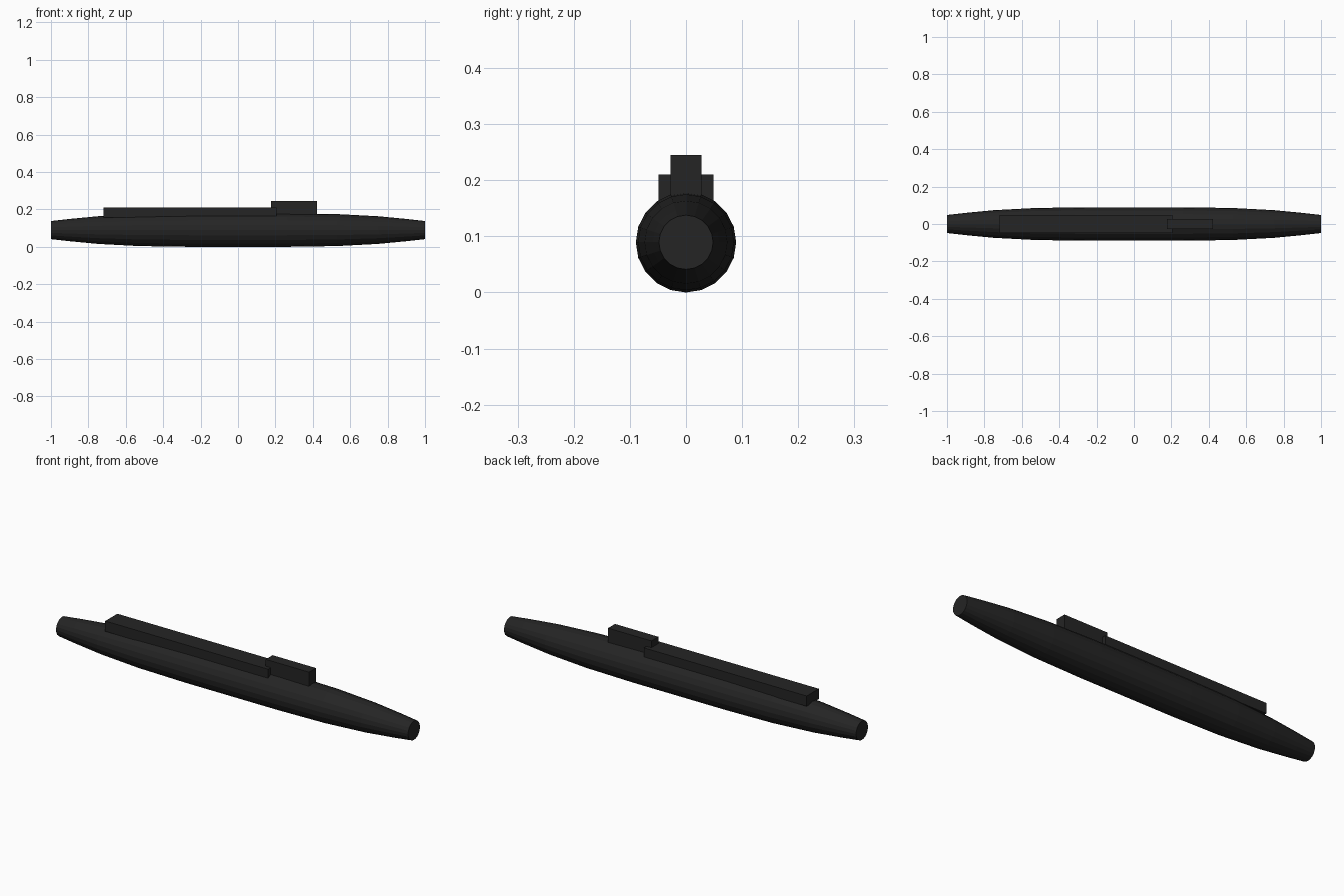
import bpy
import bmesh
from math import sin, cos, pi, sqrt

cube = bpy.data.objects.get("Cube")
if cube:
    bpy.data.objects.remove(cube, do_unlink=True)

mat = bpy.data.materials.new("matte black")
mat.use_nodes = True
colour = (0.018, 0.018, 0.018, 1)
mat.diffuse_color = colour
mat.node_tree.nodes["Principled BSDF"].inputs["Base Color"].default_value = colour


def add_object(name, bm):
    bmesh.ops.recalc_face_normals(bm, faces=bm.faces)
    mesh = bpy.data.meshes.new(name)
    bm.to_mesh(mesh)
    bm.free()
    mesh.materials.append(mat)
    obj = bpy.data.objects.new(name, mesh)
    bpy.context.collection.objects.link(obj)
    return obj


def add_box(name, x, half_width, z):
    bm = bmesh.new()
    bmesh.ops.create_cube(bm, size=1)
    for v in bm.verts:
        v.co = (x[v.co.x > 0], half_width * (1 if v.co.y > 0 else -1), z[v.co.z > 0])
    return add_object(name, bm)


# Hull: tapered rings along x, closed by flat end caps
RADIUS, SIDES = 0.0895, 20
half = [(0.26, 1.0), (0.53, 0.955), (0.75, 0.825), (0.9, 0.665), (1.0, 0.54)]
profile = [(-x, r) for x, r in reversed(half)] + half
bm = bmesh.new()
rings = []
for x, r in profile:
    rings.append([bm.verts.new((x, RADIUS * r * cos(2 * pi * i / SIDES),
                                RADIUS + RADIUS * r * sin(2 * pi * i / SIDES)))
                  for i in range(SIDES)])
for a, b in zip(rings, rings[1:]):
    for i in range(SIDES):
        j = (i + 1) % SIDES
        bm.faces.new((a[i], a[j], b[j], b[i]))
bm.faces.new(rings[0])
bm.faces.new(rings[-1])
add_object("hull", bm)

# Raised deck behind the sail, and the sail itself
add_box("raised_deck", (-0.72, 0.205), 0.049, (0.157, 0.21))
add_box("sail", (0.177, 0.423), 0.028, (0.155, 0.245))
